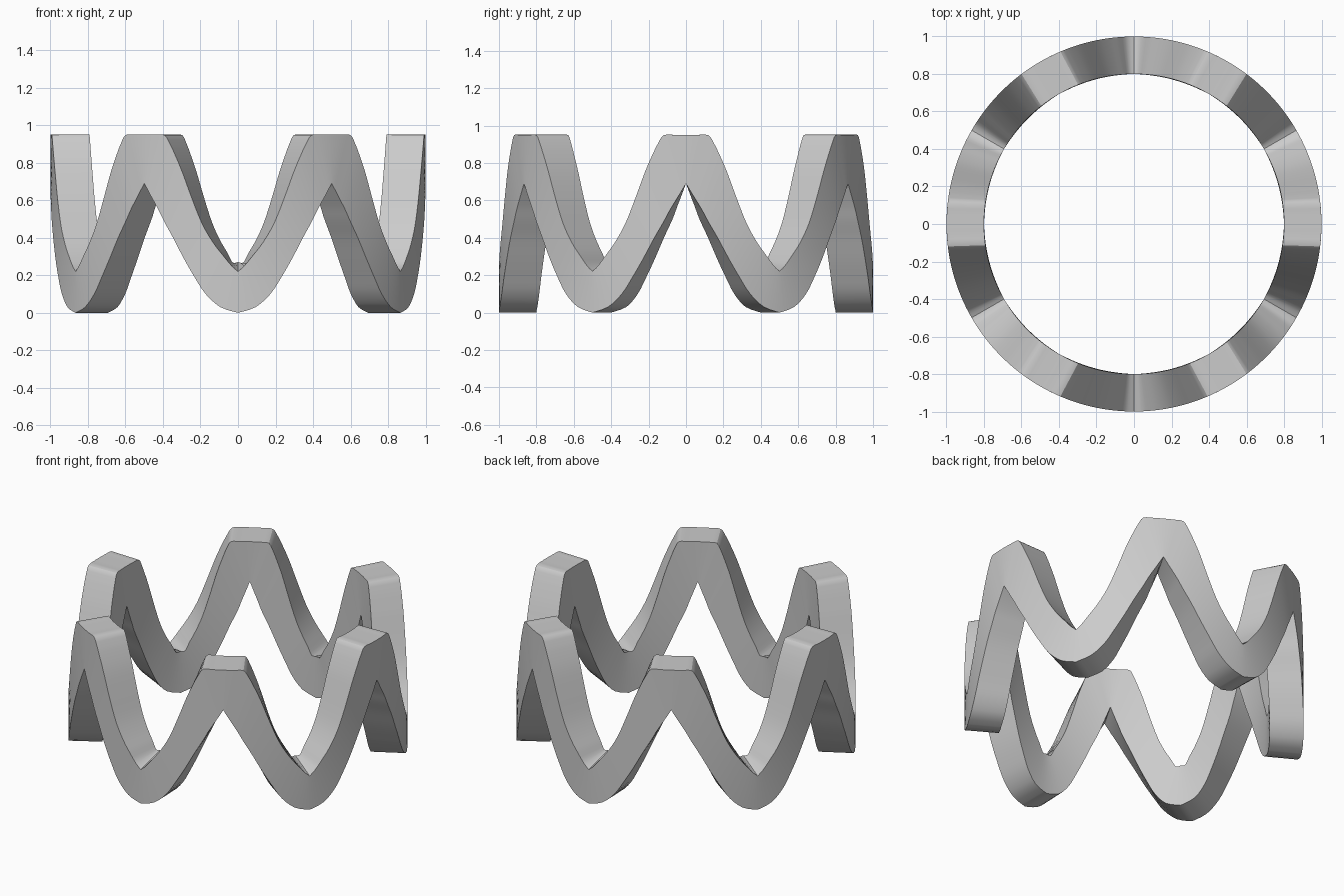
import bpy, bmesh, math

if "Cube" in bpy.data.objects:
    bpy.data.objects.remove(bpy.data.objects["Cube"])

# Half-wave profile, unrolled at outer radius 1: (angle from peak, height)
UPPER = [(0, .95), (.06, .95), (.12, .948), (.15, .905), (.18, .845), (.222, .75),
         (.275, .61), (.331, .475), (.39, .375), (.4445, .305), (.49, .25), (.5236, .22)]
LOWER = [(0, .69), (.012, .67), (.025, .648), (.05, .607), (.085, .55), (.12, .485),
         (.17, .40), (.23, .29), (.29, .19), (.35, .10), (.43, .03), (.5236, 0)]
R_OUT, R_IN, WAVES, SUB = 1.0, 0.8, 6, 3
HALF = math.pi / WAVES


def spline(pts):
    """Catmull-Rom through the profile points."""
    out = []
    for i in range(len(pts) - 1):
        p = [pts[max(0, min(len(pts) - 1, i + k))] for k in (-1, 0, 1, 2)]
        for j in range(SUB):
            t = j / SUB
            out.append(tuple(0.5 * (2 * b + (c - a) * t + (2 * a - 5 * b + 4 * c - d) * t * t
                                    + (3 * b - a - 3 * c + d) * t ** 3)
                             for a, b, c, d in zip(*p)))
    return out + [pts[-1]]


def inner(pts, sign):
    """Keep the band width constant on the smaller inner radius."""
    res = []
    for a, z in pts:
        fade = max(0, min(1, a / .1, (HALF - a) / .1))
        lift = .05 * max(0, 1 - (HALF - a) / .05) if sign > 0 else 0
        res.append((a + sign * .022 * fade, z + lift))
    return res


up, low = spline(UPPER), spline(LOWER)
loops = [(R_OUT, up), (R_OUT, low), (R_IN, inner(low, -1)), (R_IN, inner(up, 1))]

# Closed wavy ring: rectangular section carried round all the waves
bm = bmesh.new()
n = len(up)
rings = []
for w in range(WAVES):
    steps = [(i, 1) for i in range(n)] + [(i, -1) for i in range(n - 2, 0, -1)]
    for i, side in steps:
        ring = []
        for r, prof in loops:
            a, z = prof[i]
            ang = w * 2 * HALF + (a if side > 0 else 2 * HALF - a)
            ring.append(bm.verts.new((r * math.cos(ang), r * math.sin(ang), z)))
        rings.append(ring)
for k, ring in enumerate(rings):
    nxt = rings[(k + 1) % len(rings)]
    for j in range(4):
        m = (j + 1) % 4
        bm.faces.new((ring[j], ring[m], nxt[m], nxt[j]))
bmesh.ops.recalc_face_normals(bm, faces=bm.faces)
mesh = bpy.data.meshes.new("wave_ring")
bm.to_mesh(mesh)
bm.free()
obj = bpy.data.objects.new("wave_ring", mesh)
bpy.context.collection.objects.link(obj)
bpy.context.view_layer.objects.active = obj
obj.select_set(True)
bpy.ops.object.shade_smooth_by_angle(angle=math.radians(30))
